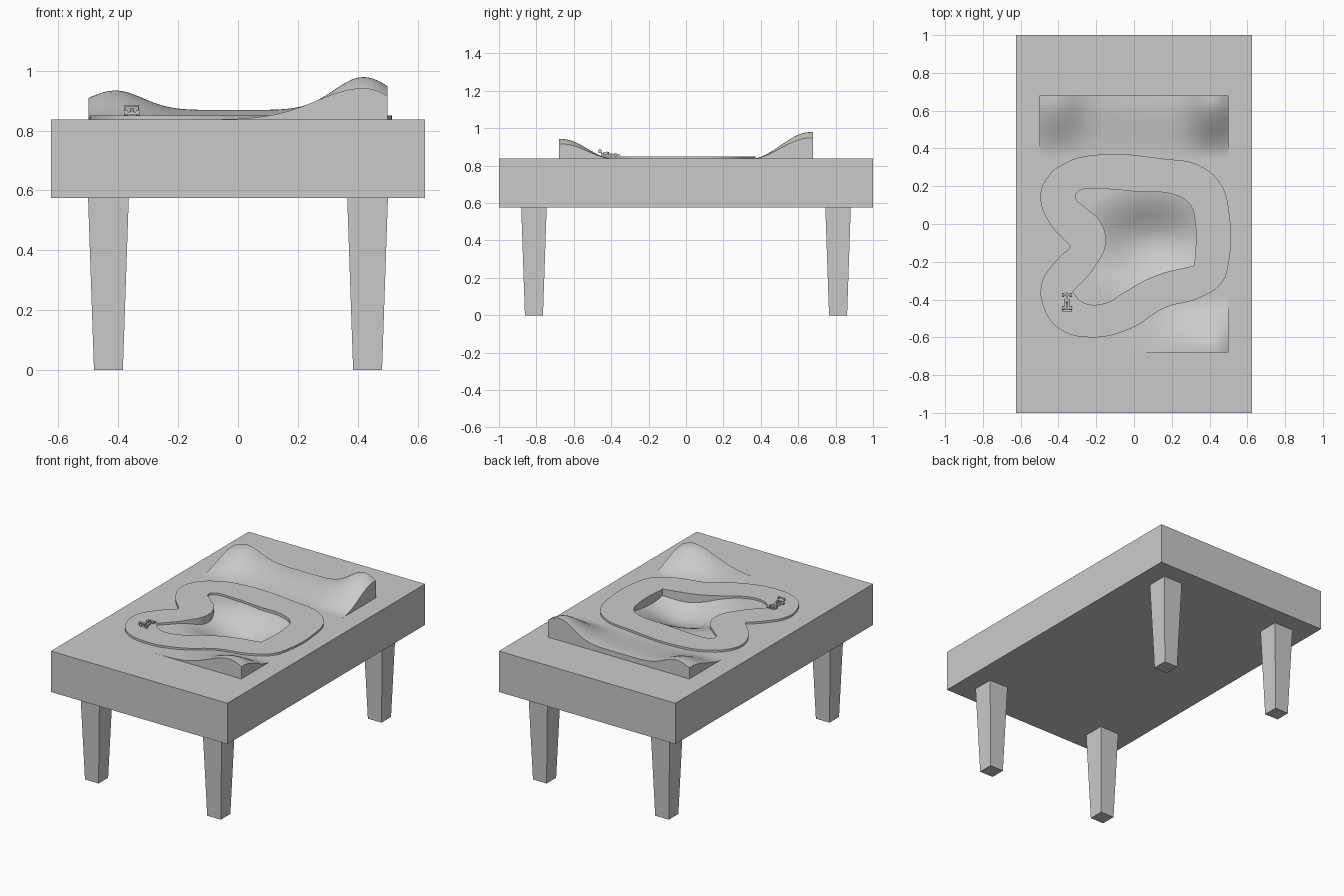
import bpy
import bmesh
import math
from mathutils import Vector

default = bpy.data.objects.get("Cube")
if default:
    bpy.data.objects.remove(default, do_unlink=True)

TOP = 0.837
UNDER = 0.575
SHEET_X, SHEET_Y = 0.5, 0.68

grey = bpy.data.materials.new("plain grey")
grey.use_nodes = True
grey.diffuse_color = (0.6, 0.6, 0.6, 1)
grey.node_tree.nodes["Principled BSDF"].inputs["Base Color"].default_value = (0.6, 0.6, 0.6, 1)


def finish(name, bm):
    """Turn a bmesh into a named grey object."""
    bmesh.ops.recalc_face_normals(bm, faces=bm.faces)
    mesh = bpy.data.meshes.new(name)
    bm.to_mesh(mesh)
    bm.free()
    mesh.materials.append(grey)
    obj = bpy.data.objects.new(name, mesh)
    bpy.context.collection.objects.link(obj)
    return obj


def activate(obj):
    bpy.ops.object.select_all(action='DESELECT')
    obj.select_set(True)
    bpy.context.view_layer.objects.active = obj


def smooth(obj, degrees=35):
    activate(obj)
    bpy.ops.object.shade_smooth_by_angle(angle=math.radians(degrees))


def block(name, low, high, taper=None):
    """Box between two corners; taper(vector) may reshape its corners."""
    low, high = Vector(low), Vector(high)
    bm = bmesh.new()
    bmesh.ops.create_cube(bm, size=1)
    for v in bm.verts:
        v.co = (low + high) / 2 + v.co * (high - low)
        if taper:
            taper(v.co)
    return finish(name, bm)


# Table slab, open where the landscape sits
bm = bmesh.new()
bmesh.ops.create_cube(bm, size=1)
for v in bm.verts:
    v.co = Vector((v.co.x * 1.25, v.co.y * 2, TOP if v.co.z > 0 else UNDER))
for normal, reach in (((1, 0, 0), SHEET_X), ((0, 1, 0), SHEET_Y)):
    for side in (-1, 1):
        bmesh.ops.bisect_plane(bm, geom=bm.verts[:] + bm.edges[:] + bm.faces[:],
                               plane_co=Vector(normal) * reach * side, plane_no=normal)
opening = [f for f in bm.faces if f.calc_center_median().z > TOP - 0.01
           and f.calc_center_median().xy.length < 0.1]
bmesh.ops.delete(bm, geom=opening, context='FACES')
finish("table_slab", bm)

# Tapered legs
for sx, side in ((-1, "right"), (1, "left")):
    for sy, end in ((-1, "front"), (1, "back")):
        cx, cy = sx * 0.433, sy * 0.813

        def narrow(co):
            if co.z < 0.1:
                co.x = cx + (co.x - cx) * 0.71
                co.y = cy + (co.y - cy) * 0.71

        block(f"{end}_{side}_leg", (cx - 0.068, cy - 0.068, 0),
              (cx + 0.068, cy + 0.068, UNDER), narrow)


# Landscape sheet with hills at both ends and a hollow in the middle
def bell(t, width):
    return math.exp(-(t / width) ** 2)


def ramp(t, start, stop):
    t = min(max((t - start) / (stop - start), 0), 1)
    return t * t * (3 - 2 * t)


def height(x, y):
    back = 0.032 + 0.065 * bell(x + 0.41, 0.13) + 0.11 * bell(x - 0.42, 0.14)
    front = 0.105 * bell(x - 0.42, 0.22 if x < 0.42 else 0.15)
    r = ((x - 0.1) / 0.28) ** 2 + ((y + 0.1) / 0.2) ** 2
    hollow = 0.105 * max(math.exp(-r - 0.2 * r * r) - 0.04, 0)
    return back * ramp(y, 0.35, 0.66) + front * ramp(-y, 0.39, 0.66) - hollow


bm = bmesh.new()
bmesh.ops.create_grid(bm, x_segments=60, y_segments=80, size=1)
for v in bm.verts:
    v.co.x *= SHEET_X
    v.co.y *= SHEET_Y
    v.co.z = TOP + height(v.co.x, v.co.y)
rim = [e for e in bm.edges if e.is_boundary]
skirt = bmesh.ops.extrude_edge_only(bm, edges=rim)["geom"]
for v in skirt:
    if isinstance(v, bmesh.types.BMVert):
        v.co.z = TOP - 0.005
smooth(finish("landscape", bm))

# Racing track: a closed ribbon between an outer and an inner outline
outer = [(-.235, -.6), (-.02, -.555), (.16, -.445), (.35, -.39), (.465, -.31),
         (.502, -.2), (.505, .05), (.46, .21), (.345, .31), (.16, .345),
         (-.21, .365), (-.37, .32), (-.47, .23), (-.495, .13), (-.45, .01),
         (-.335, -.12), (-.43, -.215), (-.49, -.32), (-.475, -.45), (-.395, -.555)]
inner = [(-.325, -.36), (-.27, -.415), (-.155, -.42), (-.05, -.36), (.11, -.275),
         (.32, -.22), (.325, 0), (.295, .105), (.215, .155), (.03, .17),
         (-.18, .185), (-.29, .175), (-.31, .145), (-.26, .09), (-.18, .015),
         (-.15, -.105), (-.21, -.23)]
sharp = {(-.335, -.12), (-.325, -.36), (.32, -.22)}
curve = bpy.data.curves.new("track", 'CURVE')
curve.dimensions = '2D'
curve.fill_mode = 'BOTH'
curve.extrude = 0.035
curve.resolution_u = 8
for outline in (outer, inner):
    spline = curve.splines.new('BEZIER')
    spline.bezier_points.add(len(outline) - 1)
    spline.use_cyclic_u = True
    for point, xy in zip(spline.bezier_points, outline):
        point.co = (*xy, 0)
        kind = 'VECTOR' if xy in sharp else 'AUTO'
        point.handle_left_type = point.handle_right_type = kind
curve.materials.append(grey)
track = bpy.data.objects.new("track", curve)
track.location.z = 0.85 - curve.extrude
bpy.context.collection.objects.link(track)
activate(track)
bpy.ops.object.convert(target='MESH')
smooth(bpy.context.view_layer.objects.active)

# Small open-wheel race car, nose towards the back
CAR = Vector((-0.355, -0.41, 0.85))


def car_part(name, half_width, y, z, taper=None, x=0):
    return block(name, CAR + Vector((x - half_width, y[0], z[0])),
                 CAR + Vector((x + half_width, y[1], z[1])), taper)


def nose_taper(co):
    if co.y > CAR.y + 0.04:
        co.x = CAR.x + (co.x - CAR.x) * 0.5
        co.z = min(co.z, CAR.z + 0.009)


def cover_taper(co):
    if co.y < CAR.y - 0.03:
        co.z = min(co.z, CAR.z + 0.016)


car_part("car_floor", 0.016, (-0.04, 0.012), (0.003, 0.012))
car_part("car_nose", 0.007, (0.005, 0.056), (0.004, 0.015), nose_taper)
car_part("car_engine_cover", 0.006, (-0.045, -0.01), (0.01, 0.026), cover_taper)
car_part("car_rear_wing", 0.023, (-0.057, -0.042), (0.03, 0.034))
car_part("car_front_wing", 0.025, (0.05, 0.06), (0.003, 0.006))
for sx, side in ((-1, "right"), (1, "left")):
    car_part(f"car_{side}_wing_plate", 0.0015, (-0.057, -0.042), (0.018, 0.035), x=sx * 0.022)
    for y, end in ((-0.036, "rear"), (0.034, "front")):
        bm = bmesh.new()
        bmesh.ops.create_cone(bm, cap_ends=True, segments=16, radius1=0.009,
                              radius2=0.009, depth=0.011)
        wheel = finish(f"car_{end}_{side}_wheel", bm)
        wheel.rotation_euler.y = math.pi / 2
        wheel.location = CAR + Vector((sx * 0.02, y, 0.009))
        smooth(wheel)
for y, end in ((-0.036, "rear"), (0.034, "front")):
    car_part(f"car_{end}_axle", 0.02, (y - 0.002, y + 0.002), (0.007, 0.011))
bm = bmesh.new()
bmesh.ops.create_uvsphere(bm, u_segments=12, v_segments=8, radius=0.005)
helmet = finish("driver_helmet", bm)
helmet.location = CAR + Vector((0, -0.004, 0.017))
smooth(helmet, 60)
